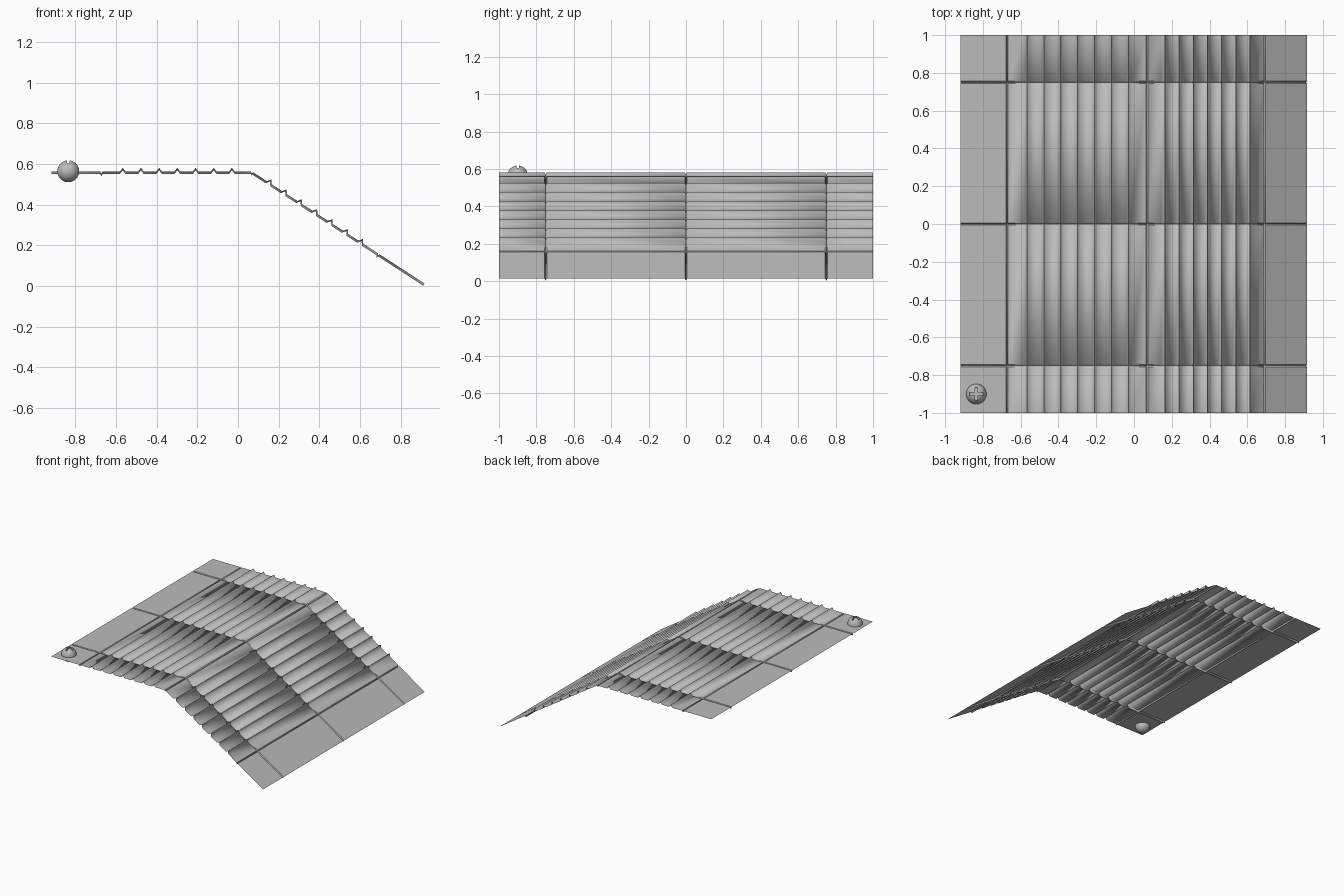
import bpy, bmesh, math
from mathutils import Vector

if "Cube" in bpy.data.objects:
    bpy.data.objects.remove(bpy.data.objects["Cube"])

grey = bpy.data.materials.new("plain grey")
grey.diffuse_color = (0.5, 0.5, 0.5, 1)
grey.use_nodes = True
grey.node_tree.nodes["Principled BSDF"].inputs["Base Color"].default_value = grey.diffuse_color

BEND = Vector((0.07, 0.0, 0.563))
SLOPE = math.atan2(0.55, 0.847)
RIDGES = [0.10 + 0.0895 * i for i in range(7)]
GROOVE_DEPTH = 0.012


def half_profile(length):
    """Distance from the bend and height: flat strip, ridges, one crease, end panel."""
    pts = [(0.006, 0)]
    for s in RIDGES:
        pts += [(s - 0.014, 0), (s, 0.019), (s + 0.014, 0)]
    return pts + [(0.737, 0), (0.742, -0.01), (0.747, 0), (length, 0)]


def place(pts, along, normal):
    return [(BEND + along * s + normal * h, normal) for s, h in pts]


def finish(obj, angle):
    obj.data.materials.clear()
    obj.data.materials.append(grey)
    bpy.ops.object.select_all(action='DESELECT')
    obj.select_set(True)
    bpy.context.view_layer.objects.active = obj
    bpy.ops.object.shade_smooth_by_angle(angle=math.radians(angle))


# Folded sheet: a level half and a sloping half joined at a creased bend
up = Vector((0, 0, 1))
tilt = Vector((math.sin(SLOPE), 0, math.cos(SLOPE)))
down = Vector((math.cos(SLOPE), 0, -math.sin(SLOPE)))
middle = (up + tilt).normalized()
profile = place(half_profile(0.988), Vector((-1, 0, 0)), up)[::-1]
profile += [(BEND - middle * 0.01, middle)]
profile += place(half_profile(1.01), down, tilt)

# Narrow cross grooves dip the whole profile
stations = [(-1, 0)]
for y in (-0.75, 0, 0.75):
    stations += [(y - 0.006, 0), (y, GROOVE_DEPTH), (y + 0.006, 0)]
stations.append((1, 0))

bm = bmesh.new()
rows = [[bm.verts.new(p - n * d + Vector((0, y, 0))) for p, n in profile]
        for y, d in stations]
for a, b in zip(rows, rows[1:]):
    for i in range(len(a) - 1):
        bm.faces.new((a[i], a[i + 1], b[i + 1], b[i]))
mesh = bpy.data.meshes.new("ridged_sheet")
bm.to_mesh(mesh)
bm.free()
sheet = bpy.data.objects.new("ridged_sheet", mesh)
bpy.context.collection.objects.link(sheet)
finish(sheet, 60)

# Round screw head in the front left corner
C = Vector((-0.835, -0.9, 0.565))
bpy.ops.mesh.primitive_uv_sphere_add(segments=32, ring_count=20, radius=0.054, location=C)
screw = bpy.context.object
screw.name = "screw_head"

# Cross slot cut into the screw head
for i, size in enumerate(((0.07, 0.014, 0.06), (0.014, 0.07, 0.06))):
    bpy.ops.mesh.primitive_cube_add(size=1, location=C + Vector((0, 0, 0.056)))
    cutter = bpy.context.object
    cutter.name = f"slot_cutter_{i + 1}"
    cutter.scale = size
    cutter.hide_render = True
    cutter.hide_viewport = True
    cutter.data.materials.append(grey)
    cut = screw.modifiers.new("slot", 'BOOLEAN')
    cut.operation = 'DIFFERENCE'
    cut.solver = 'EXACT'
    cut.object = cutter
finish(screw, 35)
